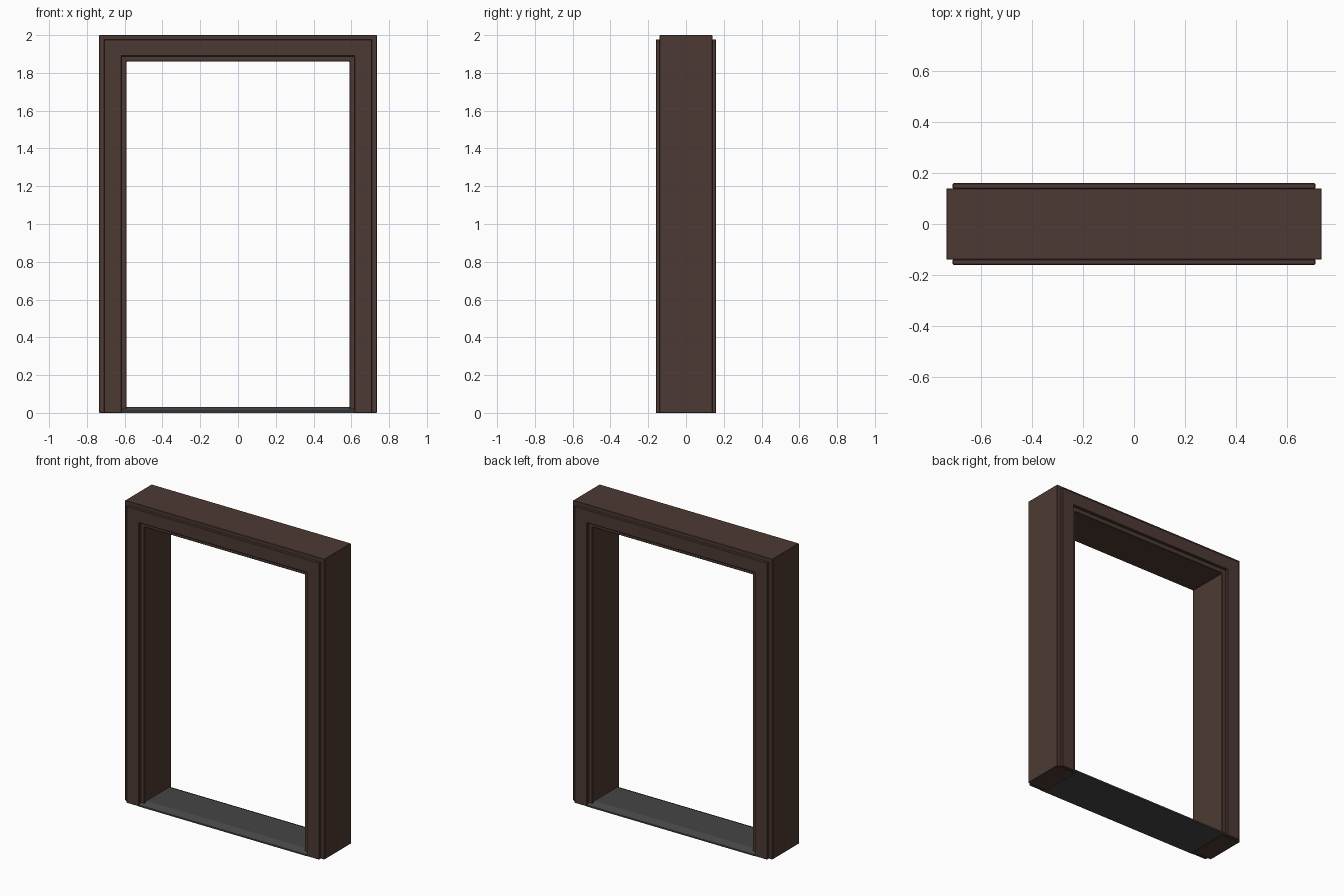
import bpy, bmesh

if "Cube" in bpy.data.objects:
    bpy.data.objects.remove(bpy.data.objects["Cube"])


def material(name, rgb):
    m = bpy.data.materials.new(name)
    m.diffuse_color = (*rgb, 1.0)
    m.use_nodes = True
    m.node_tree.nodes["Principled BSDF"].inputs["Base Color"].default_value = m.diffuse_color
    return m


brown = material("dark_brown_wood", (0.075, 0.042, 0.033))
grey = material("dark_grey_sill", (0.06, 0.06, 0.06))


def prism(name, points, start, end, mat, bevel=0.0):
    """Extrude a closed outline of 3D points (given as a function of depth)."""
    bm = bmesh.new()
    a = [bm.verts.new(points(start, p)) for p in range(points.count)]
    b = [bm.verts.new(points(end, p)) for p in range(points.count)]
    n = points.count
    bm.faces.new(a)
    bm.faces.new(b[::-1])
    for i in range(n):
        j = (i + 1) % n
        bm.faces.new((a[i], b[i], b[j], a[j]))
    bmesh.ops.recalc_face_normals(bm, faces=bm.faces)
    mesh = bpy.data.meshes.new(name)
    bm.to_mesh(mesh)
    bm.free()
    mesh.materials.append(mat)
    ob = bpy.data.objects.new(name, mesh)
    bpy.context.collection.objects.link(ob)
    if bevel:
        mod = ob.modifiers.new("edge_bevel", "BEVEL")
        mod.width = bevel
        mod.segments = 1
    return ob


class Outline:
    """2D outline placed in the XZ plane (depth = y) or YZ plane (depth = x)."""

    def __init__(self, pts, axis):
        self.pts, self.axis, self.count = pts, axis, len(pts)

    def __call__(self, depth, i):
        u, z = self.pts[i]
        return (u, depth, z) if self.axis == "y" else (depth, u, z)


def arch(outer_x, outer_z, inner_x, inner_z):
    return Outline([(-outer_x, 0), (-outer_x, outer_z), (outer_x, outer_z), (outer_x, 0),
                    (inner_x, 0), (inner_x, inner_z), (-inner_x, inner_z), (-inner_x, 0)], "y")


# Main frame: jambs and head
prism("door_frame", arch(0.735, 2.0, 0.59, 1.86), -0.14, 0.14, brown, 0.003)

# Raised trim on front and back
for name, s in (("front", -1), ("back", 1)):
    prism(name + "_trim", arch(0.71, 1.977, 0.617, 1.888), s * 0.138, s * 0.16, brown, 0.003)

# Sill with sloped front and back edges
sill = [(-0.16, 0), (-0.16, 0.01), (-0.12, 0.03), (0.12, 0.03), (0.16, 0.01), (0.16, 0)]
prism("sill", Outline(sill, "x"), -0.59, 0.59, grey)

# Small sill ends that fill the gap between the trims
for sx in (-1, 1):
    for sy in (-1, 1):
        end = [(sy * 0.14, 0), (sy * 0.16, 0), (sy * 0.16, 0.01), (sy * 0.14, 0.02)]
        prism("sill_end", Outline(end, "x"), sx * 0.59, sx * 0.617, grey)
